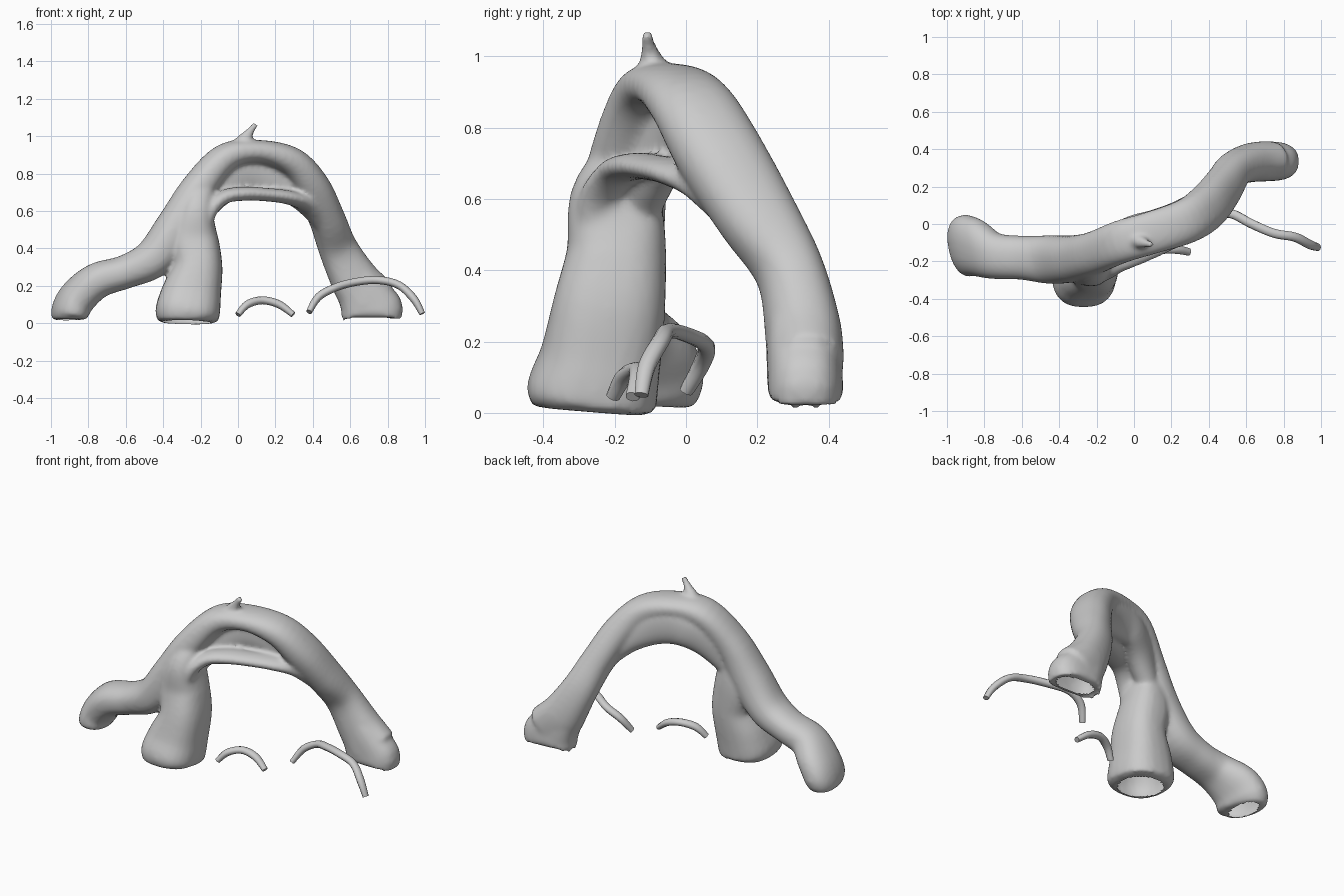
import bpy, bmesh, math
from mathutils import Vector

if "Cube" in bpy.data.objects:
    bpy.data.objects.remove(bpy.data.objects["Cube"])


def catmull(a, b, c, d, t):
    return 0.5 * (2 * b + (c - a) * t + (2 * a - 5 * b + 4 * c - d) * t * t
                  + (3 * b - a - 3 * c + d) * t ** 3)


def resample(rows, steps):
    """Smoothly interpolate rows of (x, y, z, in-plane radius, depth radius)."""
    out, n = [], len(rows)
    for i in range(n - 1):
        q = [rows[max(0, min(n - 1, i + k))] for k in (-1, 0, 1, 2)]
        for s in range(steps):
            out.append([catmull(*v, s / steps) for v in zip(*q)])
    return out + [list(rows[-1])]


def tube(bm, rows, ref=(0, 1, 0), sides=24, steps=5, power=1.0):
    """Loft a closed tube through the rows; power < 1 makes it boxier."""
    rows, ref, rings = resample(rows, steps), Vector(ref), []

    def soft(v):
        return math.copysign(abs(v) ** power, v)
    for i, r in enumerate(rows):
        a, b = rows[max(0, i - 1)], rows[min(len(rows) - 1, i + 1)]
        t = (Vector(b[:3]) - Vector(a[:3])).normalized()
        side = (ref - t * ref.dot(t)).normalized()
        up = side.cross(t)
        rings.append([bm.verts.new(Vector(r[:3])
                      + up * r[3] * soft(math.cos(2 * math.pi * k / sides))
                      + side * r[4] * soft(math.sin(2 * math.pi * k / sides)))
                      for k in range(sides)])
    for p, q in zip(rings, rings[1:]):
        for k in range(sides):
            j = (k + 1) % sides
            bm.faces.new((p[k], p[j], q[j], q[k]))
    bm.faces.new(rings[0])
    bm.faces.new(rings[-1])


def make_object(name, bm):
    bmesh.ops.recalc_face_normals(bm, faces=bm.faces)
    me = bpy.data.meshes.new(name)
    bm.to_mesh(me)
    bm.free()
    ob = bpy.data.objects.new(name, me)
    bpy.context.collection.objects.link(ob)
    bpy.ops.object.select_all(action='DESELECT')
    bpy.context.view_layer.objects.active = ob
    ob.select_set(True)
    return ob


bm = bmesh.new()
# Main arch, from the long left root over the top to the right foot
tube(bm, [(-.905, -.115, .018, .08, .13), (-.90, -.115, .06, .095, .165),
          (-.855, -.125, .14, .098, .16), (-.75, -.17, .228, .095, .125),
          (-.60, -.18, .275, .09, .118), (-.45, -.19, .35, .105, .13),
          (-.325, -.185, .52, .11, .125), (-.215, -.155, .72, .09, .115),
          (-.07, -.095, .885, .075, .115), (.10, -.045, .918, .062, .115),
          (.28, .015, .865, .08, .12), (.39, .09, .735, .095, .125),
          (.475, .195, .56, .095, .115), (.535, .29, .4, .105, .095),
          (.625, .328, .23, .13, .105), (.705, .335, .12, .155, .106)],
     ref=(-.2, 1, 0), power=.88)
# Right foot, standing upright
tube(bm, [(.60, .322, .27, .11, .095), (.66, .33, .17, .135, .104),
          (.712, .335, .075, .165, .106), (.715, .335, .055, .162, .106),
          (.715, .335, .03, .145, .09)], ref=(0, 1, 0), power=.8)
# Front leg
tube(bm, [(-.275, -.27, .005, .145, .155), (-.272, -.265, .045, .172, .184),
          (-.25, -.24, .15, .162, .17), (-.215, -.215, .3, .132, .158),
          (-.235, -.195, .45, .13, .14), (-.22, -.195, .6, .09, .13),
          (-.18, -.15, .72, .06, .09)], power=.8)
# Back web that closes the hollow under the arch
tube(bm, [(-.25, -.14, .52, .05, .05), (-.17, -.11, .64, .08, .065),
          (-.09, -.065, .74, .105, .068), (0, -.02, .80, .12, .068),
          (.1, .012, .815, .125, .062), (.22, .05, .785, .12, .066),
          (.34, .10, .70, .095, .075), (.43, .16, .58, .06, .07)],
     ref=(-.35, 1, 0), power=.9)
# Lower front strand
tube(bm, [(-.2, -.24, .45, .05, .06), (-.16, -.245, .59, .042, .06),
          (-.08, -.195, .672, .038, .065), (.03, -.14, .692, .038, .075),
          (.15, -.085, .687, .036, .075), (.27, -.02, .672, .038, .08),
          (.37, .06, .635, .045, .075), (.44, .15, .53, .04, .05)],
     ref=(-.35, 1, 0))
# Broken twig on the crown
tube(bm, [(.0, -.08, .92, .06, .06), (.035, -.095, .98, .04, .038),
          (.068, -.105, 1.03, .021, .022), (.095, -.11, 1.066, .018, .02)])
arch = make_object("root_arch", bm)

# Fuse the parts into one smooth skin
rem = arch.modifiers.new("fuse", 'REMESH')
rem.mode, rem.voxel_size = 'VOXEL', 0.012
smo = arch.modifiers.new("soften", 'SMOOTH')
smo.factor, smo.iterations = 0.5, 9
for m in ("fuse", "soften"):
    bpy.ops.object.modifier_apply(modifier=m)

# Open the undersides of the feet, leaving a rounded rim
holes = [(-.905, -.115, .06, .11), (-.275, -.27, .125, .135),
         (.715, .335, .125, .07)]
bm = bmesh.new()
bm.from_mesh(arch.data)
under = []
for f in bm.faces:
    c = f.calc_center_median()
    if c.z < .06 and any(((c.x - x) / a) ** 2 + ((c.y - y) / b) ** 2 < 1
                         for x, y, a, b in holes):
        under.append(f)
bmesh.ops.delete(bm, geom=under, context='FACES')
bm.to_mesh(arch.data)
bm.free()
bpy.ops.object.shade_smooth()

# Two thin loose roots arching out of the ground
roots = {
    "small_root": [(0, -.205, .045), (.05, -.175, .1), (.13, -.14, .122),
                   (.22, -.135, .1), (.295, -.15, .045)],
    "large_root": [(.38, .0, .06), (.43, .045, .14), (.52, .055, .19),
                   (.63, .0, .22), (.75, -.05, .23), (.86, -.07, .203),
                   (.94, -.11, .13), (.985, -.125, .05)],
}
for name, pts in roots.items():
    bm = bmesh.new()
    radii = [(.016, .02)] + [(.021, .025)] * (len(pts) - 2) + [(.016, .02)]
    tube(bm, [(*p, *r) for p, r in zip(pts, radii)], sides=10)
    make_object(name, bm)
    bpy.ops.object.shade_smooth_by_angle(angle=math.radians(50))
